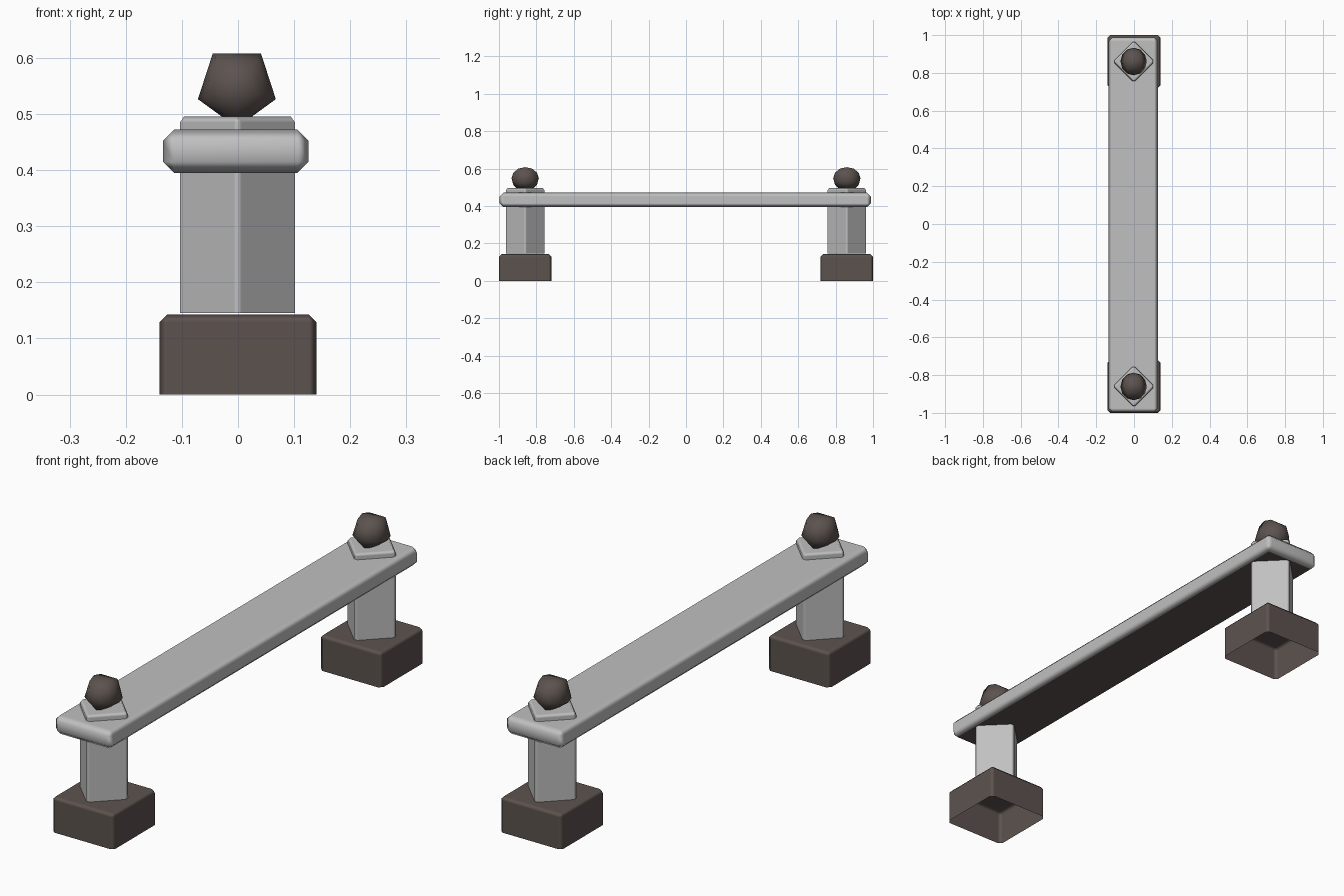
import bpy, bmesh, math
from mathutils import Matrix

if "Cube" in bpy.data.objects:
    bpy.data.objects.remove(bpy.data.objects["Cube"])


def material(name, rgb):
    m = bpy.data.materials.new(name)
    m.diffuse_color = (*rgb, 1)
    m.use_nodes = True
    m.node_tree.nodes["Principled BSDF"].inputs["Base Color"].default_value = m.diffuse_color
    return m


GREY = material("light_grey", (0.53, 0.53, 0.53))
DARK = material("dark_brown_grey", (0.108, 0.086, 0.078))


def finish(bm, name, mats):
    for f in bm.faces:
        f.smooth = True
    me = bpy.data.meshes.new(name)
    bm.to_mesh(me)
    bm.free()
    for m in mats:
        me.materials.append(m)
    ob = bpy.data.objects.new(name, me)
    bpy.context.collection.objects.link(ob)
    return ob


def box(name, center, size, bevel, mats, turn=0.0, sharp_bottom=True,
        open_bottom=False, dark_bottom=False):
    """Bevelled box; the bottom rim can stay sharp, the underside open or dark."""
    bm = bmesh.new()
    bmesh.ops.create_cube(bm, size=1, matrix=Matrix.Diagonal((*size, 1)))
    low = -size[2] / 2 + 1e-5
    edges = [e for e in bm.edges
             if not (sharp_bottom and all(v.co.z < low for v in e.verts))]
    bmesh.ops.bevel(bm, geom=edges, offset=bevel, segments=1, affect='EDGES', profile=0.5)
    bmesh.ops.recalc_face_normals(bm, faces=bm.faces)
    under = [f for f in bm.faces if all(v.co.z < low for v in f.verts)]
    if dark_bottom:
        for f in under:
            f.material_index = 1
    if open_bottom:
        bmesh.ops.delete(bm, geom=under, context='FACES')
    bm.transform(Matrix.Translation(center) @ Matrix.Rotation(turn, 4, 'Z'))
    ob = finish(bm, name, mats)
    # keep the large faces flat and only the bevels rounded
    ob.modifiers.new("flat_faces", 'WEIGHTED_NORMAL').weight = 100
    return ob


def finial(name, center, radius):
    """Five-sided ball with its poles along y, flat side up."""
    bm = bmesh.new()
    bmesh.ops.create_uvsphere(bm, u_segments=5, v_segments=6, radius=radius)
    bm.transform(Matrix.Translation(center)
                 @ Matrix.Rotation(math.radians(90), 4, 'X')
                 @ Matrix.Rotation(math.radians(180), 4, 'Z'))
    bmesh.ops.recalc_face_normals(bm, faces=bm.faces)
    return finish(bm, name, [DARK])


# Two supports: open base block, diagonal post and ball on top
for side, s in (("front", -1), ("back", 1)):
    y = s * 0.86
    box(side + "_base", (0, y, 0.0715), (0.28, 0.28, 0.143), 0.014, [DARK],
        open_bottom=True)
    box(side + "_post", (-0.001, y, 0.3205), (0.156, 0.156, 0.351), 0.011, [GREY],
        turn=math.radians(45), open_bottom=True)
    finial(side + "_ball", (-0.002, y, 0.549), 0.073)

# Long plank pierced by the posts, dark underneath
box("plank", (-0.004, -0.004, 0.4335), (0.26, 1.984, 0.077), 0.02, [GREY, DARK],
    sharp_bottom=False, dark_bottom=True)
